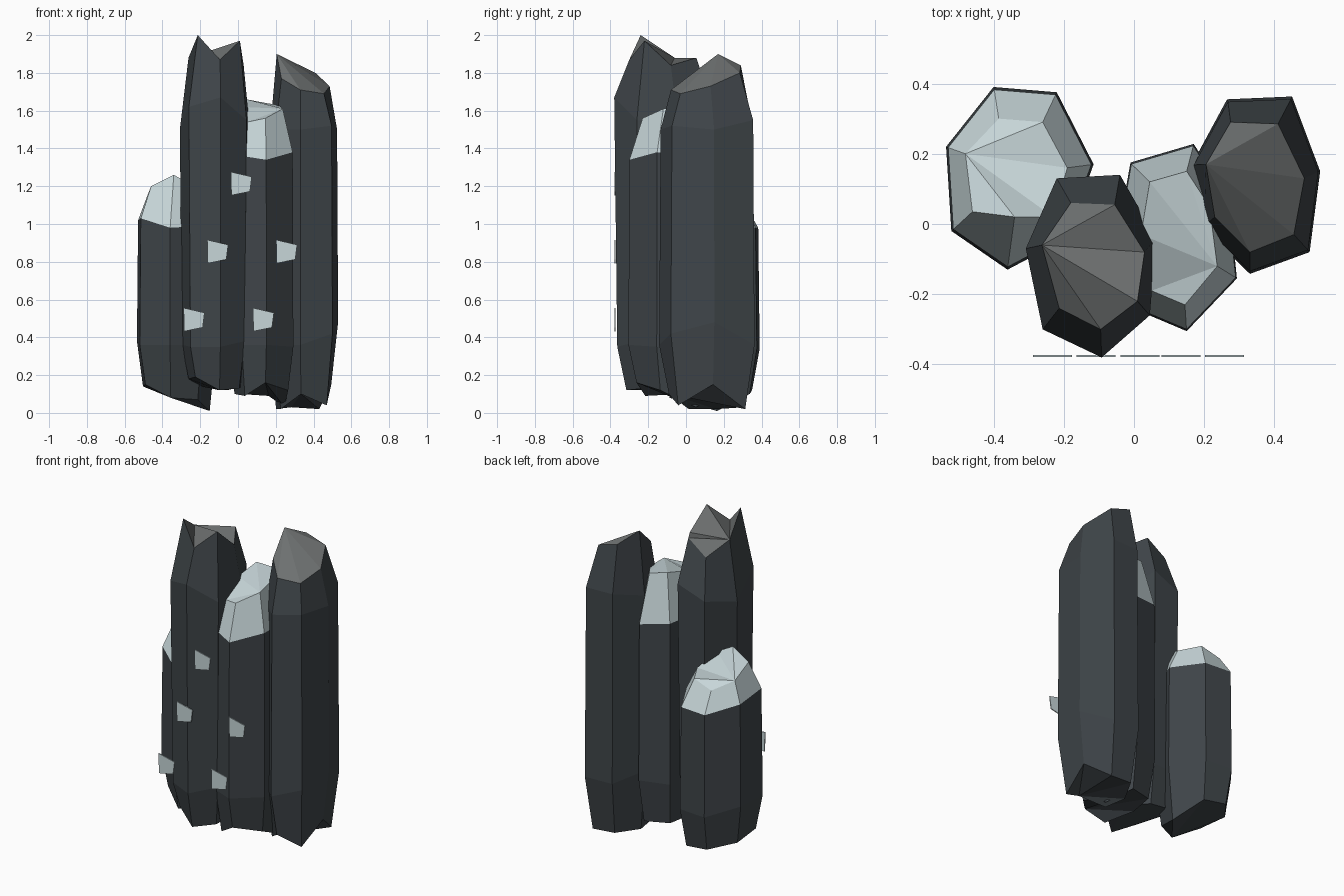
import bpy, bmesh
from mathutils import Vector

if "Cube" in bpy.data.objects:
    bpy.data.objects.remove(bpy.data.objects["Cube"], do_unlink=True)


def material(name, rgb):
    m = bpy.data.materials.new(name)
    m.use_nodes = True
    m.diffuse_color = (*rgb, 1)
    m.node_tree.nodes["Principled BSDF"].inputs["Base Color"].default_value = (*rgb, 1)
    return m


DARK = material("dark slate", (0.050, 0.060, 0.067))
GREY = material("broken grey", (0.156, 0.166, 0.166))
PALE = material("pale ice", (0.57, 0.67, 0.69))


def make_object(name, bm, mats):
    bmesh.ops.recalc_face_normals(bm, faces=bm.faces[:])
    me = bpy.data.meshes.new(name)
    bm.to_mesh(me)
    bm.free()
    for m in mats:
        me.materials.append(m)
    ob = bpy.data.objects.new(name, me)
    bpy.context.collection.objects.link(ob)
    return ob


def column(name, outline, scales, heights, top, bevel_mat, top_mat, fan=0):
    """Seven-sided column: foot, lower and shoulder rings scaled from the
    outline, then a jagged top ring closed by a fan from one corner."""
    bm = bmesh.new()
    n = len(outline)
    centre = sum((Vector(p) for p in outline), Vector((0, 0))) / n
    rings = []
    for s, zs in zip(scales, heights):
        pts = [centre + (Vector(p) - centre) * s for p in outline]
        rings.append([bm.verts.new((p.x, p.y, z)) for p, z in zip(pts, zs)])
    rings.append([bm.verts.new(p) for p in top])
    for level in range(3):
        a, b = rings[level], rings[level + 1]
        for i in range(n):
            j = (i + 1) % n
            f = bm.faces.new((a[i], a[j], b[j], b[i]))
            f.material_index = bevel_mat if level == 2 else 0
    # Broken top and closed foot
    for ring, start, mat in ((rings[3], fan, top_mat), (rings[0], 5, 0)):
        for k in range(1, n - 1):
            f = bm.faces.new((ring[start], ring[(start + k) % n], ring[(start + k + 1) % n]))
            f.material_index = mat
    return make_object(name, bm, (DARK, GREY, PALE))


# Short column, back right side, pale cap
column("short_column",
       [(-.535, .22), (-.40, .39), (-.22, .375), (-.115, .17), (-.19, -.04), (-.36, -.13), (-.52, -.02)],
       (.84, 1.0, .97),
       ((.14, .12, .10, .01, .07, .08, .15),
        (.38, .34, .34, .36, .36, .36, .36),
        (1.02, .98, .98, 1.0, .99, .98, 1.03)),
       [(-.48, .20, 1.15), (-.385, .30, 1.10), (-.26, .29, 1.14), (-.19, .16, 1.14),
        (-.23, .02, 1.20), (-.34, .02, 1.26), (-.46, .035, 1.20)],
       2, 2)

# Tallest column, front
column("tall_front_column",
       [(-.308, -.07), (-.22, .13), (-.04, .14), (.063, -.04), (.045, -.26), (-.092, -.38), (-.26, -.30)],
       (.76, .94, 1.0),
       ((.18, .14, .12, .14, .13, .12, .19),
        (.36, .36, .36, .38, .38, .35, .35),
        (1.50, 1.55, 1.62, 1.50, 1.55, 1.67, 1.62)),
       [(-.262, -.06, 1.88), (-.18, .06, 1.79), (-.055, .055, 1.88), (.03, -.08, 1.84),
        (.01, -.22, 1.97), (-.095, -.30, 1.87), (-.213, -.24, 2.0)],
       0, 1)

# Tall column, back left side
column("tall_back_column",
       [(.165, .17), (.265, .355), (.45, .363), (.53, .15), (.50, -.08), (.33, -.142), (.195, -.01)],
       (.80, 1.0, .97),
       ((.02, .03, .02, .15, .04, .10, .02),
        (.40, .36, .36, .48, .42, .36, .36),
        (1.50, 1.55, 1.55, 1.50, 1.52, 1.50, 1.50)),
       [(.205, .17, 1.90), (.275, .29, 1.84), (.41, .285, 1.80), (.485, .13, 1.73),
        (.455, -.03, 1.69), (.33, -.08, 1.71), (.23, .02, 1.77)],
       0, 1)

# Middle column, pale cap
column("middle_column",
       [(-.045, -.02), (-.01, .175), (.17, .228), (.27, .07), (.293, -.155), (.15, -.305), (.02, -.25)],
       (.84, 1.0, .98),
       ((.10, .10, .09, .03, .12, .16, .09),
        (.36, .36, .36, .36, .35, .36, .36),
        (1.37, 1.37, 1.34, 1.36, 1.38, 1.34, 1.36)),
       [(.02, -.03, 1.62), (.045, .12, 1.66), (.15, .15, 1.64), (.215, .05, 1.63),
        (.237, -.12, 1.61), (.145, -.23, 1.56), (.05, -.19, 1.54)],
       2, 2, fan=4)

# Thin pale chips in front of the columns
CHIP = ((-.043, .066), (.068, .040), (.058, -.038), (-.040, -.058))
for i, (x, z) in enumerate(((.005, 1.21), (-.12, .85), (.245, .85), (-.245, .49), (.122, .49)), 1):
    bm = bmesh.new()
    face = bm.faces.new([bm.verts.new((x + dx, -.379, z + dz)) for dx, dz in CHIP])
    ext = bmesh.ops.extrude_face_region(bm, geom=[face], use_keep_orig=True)
    verts = [v for v in ext["geom"] if isinstance(v, bmesh.types.BMVert)]
    bmesh.ops.translate(bm, verts=verts, vec=(0, .006, 0))
    make_object(f"chip_{i}", bm, (PALE,))
